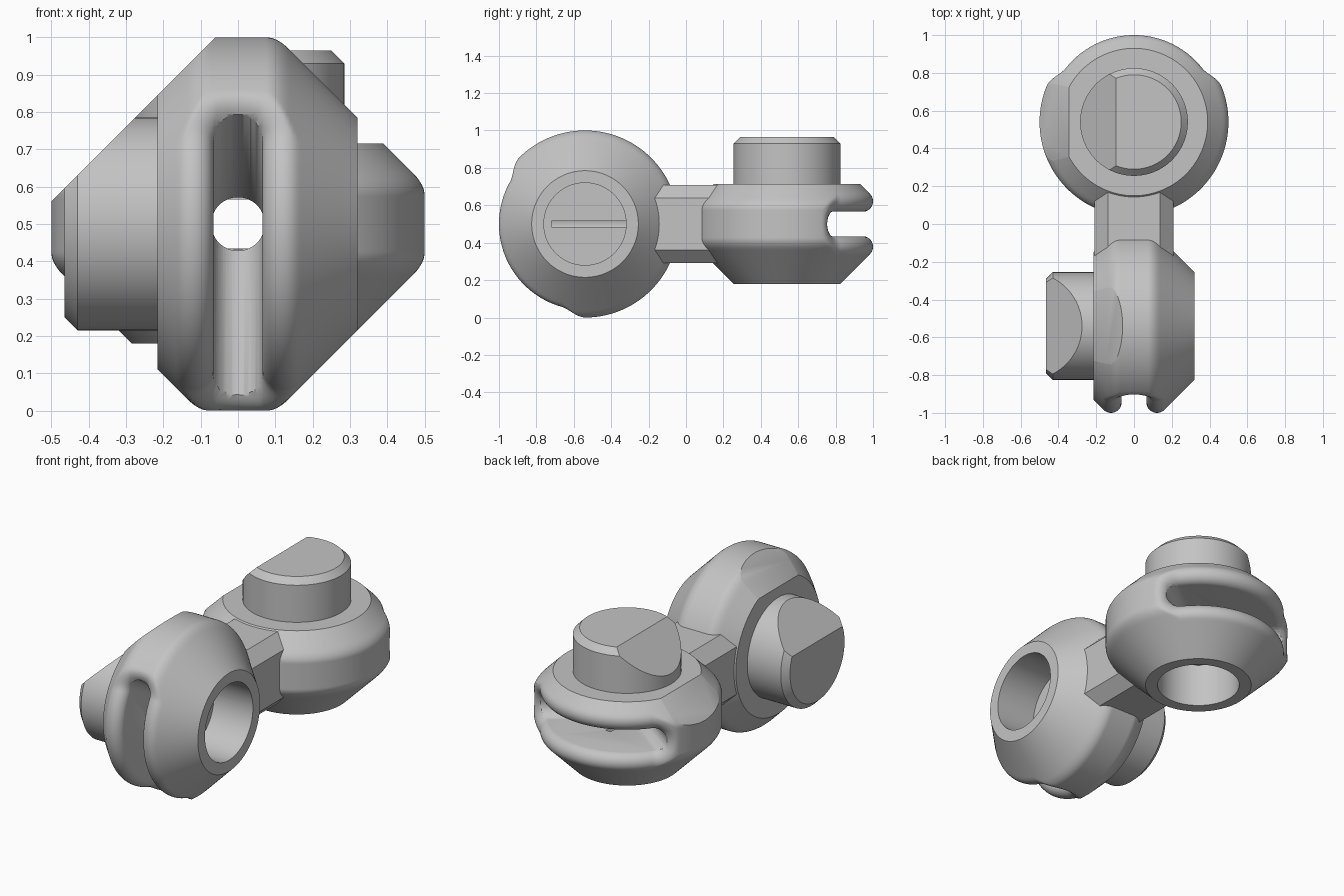
import bpy, bmesh
from math import sin, cos, pi, sqrt, hypot, radians
from mathutils import Matrix, Vector

cube = bpy.data.objects.get("Cube")
if cube:
    bpy.data.objects.remove(cube, do_unlink=True)

grey = bpy.data.materials.new("plain grey")
grey.use_nodes = True
grey.diffuse_color = (0.55, 0.55, 0.55, 1)
grey.node_tree.nodes["Principled BSDF"].inputs["Base Color"].default_value = (0.55, 0.55, 0.55, 1)

RIM, LIP, ROUND = 0.5, 0.46, 0.0566     # full radius, lip radius, lip rounding
SLOT = 0.065                            # half width of the swing slot
SWING = radians(54)                     # half angle of the swing slot
BACK, FRONT = -0.215, 0.32              # faces of a link along its own axis
CREST = SLOT + ROUND

# Local link space: axis along x, pin towards -x, slot towards -y.
# The rear link is the front one turned half a turn about a diagonal.
PLACE_FRONT = Matrix.Translation((0, -0.54, 0.5))
PLACE_REAR = Matrix.Translation((0, 0.54, 0.5)) @ Matrix(
    ((0, 0, -1, 0), (0, -1, 0, 0), (-1, 0, 0, 0), (0, 0, 0, 1)))


def make(name, bm, place=Matrix()):
    bmesh.ops.recalc_face_normals(bm, faces=bm.faces)
    bm.transform(place)
    mesh = bpy.data.meshes.new(name)
    bm.to_mesh(mesh)
    bm.free()
    mesh.materials.append(grey)
    obj = bpy.data.objects.new(name, mesh)
    bpy.context.collection.objects.link(obj)
    return obj


def lathe(bm, profile, steps):
    """Closed solid turned about x; profile(angle) gives (x, radius) pairs."""
    rings = []
    for i in range(steps):
        a = -pi + 2 * pi * i / steps
        rings.append([bm.verts.new((x, -r * cos(a), r * sin(a))) for x, r in profile(a)])
    for i in range(steps):
        p, q = rings[i - 1], rings[i]
        for j in range(len(p) - 1):
            bm.faces.new((p[j], p[j + 1], q[j + 1], q[j]))
    for end in (0, -1):
        bm.faces.new([ring[end] for ring in rings])


def trim(bm):
    """Slanted flat shared by the body and the pin."""
    cut = bmesh.ops.bisect_plane(bm, geom=bm.verts[:] + bm.edges[:] + bm.faces[:],
                                 plane_co=(0, 0, 0.56), plane_no=(-1, 0, 1), clear_outer=True)
    edges = [e for e in cut["geom_cut"] if isinstance(e, bmesh.types.BMEdge) and e.is_boundary]
    bmesh.ops.holes_fill(bm, edges=edges, sides=0)


def rim_radius(x, a):
    """Double cone with a soft crest, rolled over into lips around the slot."""
    cone = 0.605 - abs(x)
    h = max(0.03 - abs(RIM - cone), 0) / 0.03
    base = min(RIM, cone) - h * h * 0.03 / 4
    limit = SWING * RIM
    s = abs(a) * RIM
    t = min(max((s - limit + 0.02) / (CREST + 0.02), 0), 1)
    w = t * t * (3 - 2 * t)
    e = hypot(x, max(0, s - limit)) - CREST
    side = 1 if e < 0 else 1 - w
    e = min(max(e, -ROUND), 0.04)
    roll = ROUND - sqrt(max(ROUND ** 2 - e * e, 0))
    return min(base, LIP + (RIM - LIP) * w - side * roll)


# Stations across the rim, closest together where the lips curl
half = [0.03, 0.055] + [SLOT + ROUND * (1 - cos(pi / 2 * i / 9)) for i in range(10)]
half += [CREST + (-BACK - CREST) * i / 10 for i in range(1, 11)]
stations = [-x for x in reversed(half)] + [0] + half + [0.25, 0.285, FRONT]


def rod(name, radius, start, end, axis, place):
    bm = bmesh.new()
    bmesh.ops.create_cone(bm, cap_ends=True, segments=96, radius1=radius,
                          radius2=radius, depth=end - start)
    turn = Vector((0, 0, 1)).rotation_difference(axis).to_matrix().to_4x4()
    bm.transform(Matrix.Translation(axis * (start + end) / 2) @ turn)
    return make(name, bm, place)


def fan(name, tilt, place):
    """Space swept by a round rod swinging about the link centre."""
    bm = bmesh.new()
    r = SLOT + 0.001
    for swing in (-SWING, SWING):
        a = swing + tilt
        along, across = Vector((0, -cos(a), sin(a))), Vector((0, sin(a), cos(a)))
        for dist in (0, 1.1):
            for k in range(48):
                b = 2 * pi * k / 48
                bm.verts.new(along * dist + across * r * sin(b) + Vector((r * cos(b), 0, 0)))
    hull = bmesh.ops.convex_hull(bm, input=bm.verts[:])
    loose = [v for v in bm.verts if not v.link_faces]
    bmesh.ops.delete(bm, geom=loose, context="VERTS")
    return make(name, bm, place)


def carve(obj, cutters):
    for c in cutters:
        mod = obj.modifiers.new("cut", "BOOLEAN")
        mod.operation, mod.solver, mod.object = "DIFFERENCE", "EXACT", c
    bpy.context.view_layer.update()
    graph = bpy.context.evaluated_depsgraph_get()
    mesh = bpy.data.meshes.new_from_object(obj.evaluated_get(graph))
    obj.modifiers.clear()
    obj.data = mesh
    for c in cutters:
        bpy.data.objects.remove(c, do_unlink=True)


X, Y = Vector((1, 0, 0)), Vector((0, 1, 0))
parts = []


def cord_hole():
    return rod("cord_hole", 0.0716, -0.72, 0.72, Y, Matrix.Translation((0, 0, 0.5)))


def link(label, tilt, place):
    # Body with slot, socket and cord hole
    bm = bmesh.new()
    lathe(bm, lambda a: [(x, rim_radius(x, a)) for x in stations], 360)
    bm.transform(Matrix.Rotation(-tilt, 4, "X"))
    trim(bm)
    body = make(label + "_body", bm, place)
    carve(body, [fan("slot", tilt, place),
                 rod("socket", 0.22, 0.07, 0.6, X, place), cord_hole()])
    # Pin with bevelled end
    bm = bmesh.new()
    lathe(bm, lambda a: [(-0.465, 0.25), (-0.43, 0.285), (-0.15, 0.285)], 128)
    trim(bm)
    parts.extend([body, make(label + "_pin", bm, place)])


link("front_link", radians(-22.5), PLACE_FRONT)
link("rear_link", 0, PLACE_REAR)

# Connecting bar with chamfered long edges
bm = bmesh.new()
W, C = 0.208, 0.138
corners = [(C, W), (W, C), (W, -C), (C, -W), (-C, -W), (-W, -C), (-W, C), (-C, W)]
end = bm.faces.new([bm.verts.new((x, -0.3, z + 0.5)) for x, z in corners])
grown = bmesh.ops.extrude_face_region(bm, geom=[end], use_keep_orig=True)
bmesh.ops.translate(bm, vec=(0, 0.6, 0),
                    verts=[v for v in grown["geom"] if isinstance(v, bmesh.types.BMVert)])
bar = make("connecting_bar", bm)
carve(bar, [cord_hole()])
parts.append(bar)

for obj in bpy.context.selected_objects:
    obj.select_set(False)
for obj in parts:
    obj.select_set(True)
bpy.context.view_layer.objects.active = parts[0]
bpy.ops.object.shade_smooth_by_angle(angle=radians(32))
